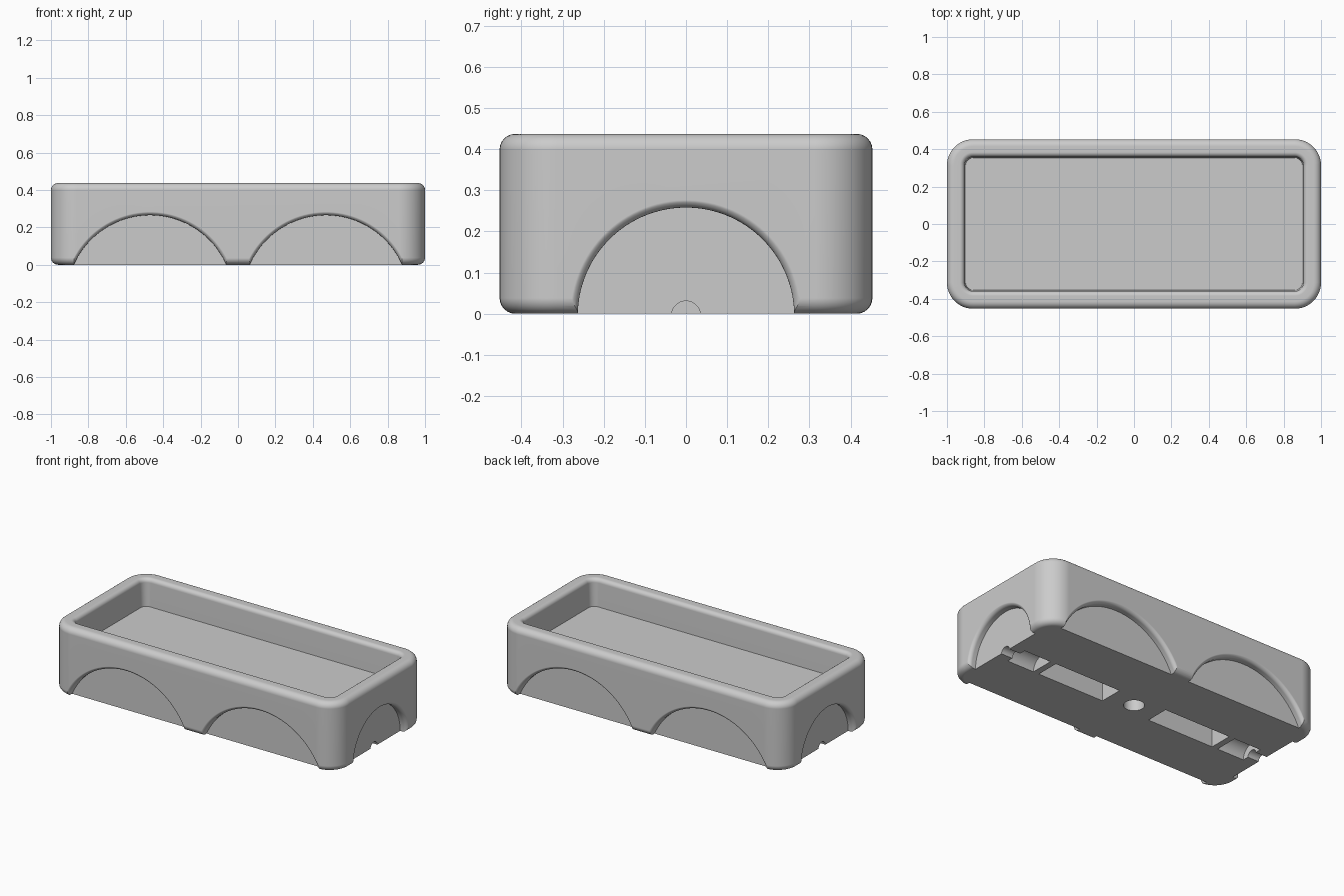
import bpy, bmesh, math

cube = bpy.data.objects.get("Cube")
if cube:
    bpy.data.objects.remove(cube, do_unlink=True)

HX, HY, HZ = 1.0, 0.453, 0.437   # half length, half width, height
CORNER = 0.14                    # plan corner radius
FLOOR = 0.264                    # tray floor height

grey = bpy.data.materials.new("plain grey")
grey.use_nodes = True
grey.diffuse_color = (0.6, 0.6, 0.6, 1)
grey.node_tree.nodes["Principled BSDF"].inputs["Base Color"].default_value = grey.diffuse_color


def loft(name, rings):
    """Skin a stack of equal closed rings and cap both ends."""
    bm = bmesh.new()
    loops = [[bm.verts.new(p) for p in ring] for ring in rings]
    n = len(loops[0])
    for a, b in zip(loops, loops[1:]):
        for i in range(n):
            j = (i + 1) % n
            bm.faces.new((a[i], a[j], b[j], b[i]))
    bm.faces.new(loops[0][::-1])
    bm.faces.new(loops[-1])
    bmesh.ops.recalc_face_normals(bm, faces=bm.faces)
    mesh = bpy.data.meshes.new(name)
    bm.to_mesh(mesh)
    bm.free()
    mesh.materials.append(grey)
    obj = bpy.data.objects.new(name, mesh)
    bpy.context.collection.objects.link(obj)
    return obj


def plan_ring(inset, z, steps=12):
    """Rounded rectangle in plan, inset from the outer wall."""
    r = CORNER - inset
    pts = []
    for k, (sx, sy) in enumerate(((1, 1), (-1, 1), (-1, -1), (1, -1))):
        for i in range(steps + 1):
            a = math.pi / 2 * (k + i / steps)
            pts.append((sx * (HX - CORNER) + r * math.cos(a),
                        sy * (HY - CORNER) + r * math.sin(a), z))
    return pts


def fillet(steps=6):
    """Sine and cosine pairs along a quarter turn."""
    return [(math.sin(math.pi / 2 * i / steps), math.cos(math.pi / 2 * i / steps))
            for i in range(steps + 1)]


# Body and tray cavity: one skin running up the outside, over the rim and down inside
R_OUT, R_IN, WALL = 0.038, 0.025, 0.094
profile = [(R_OUT * (1 - s), R_OUT * (1 - c)) for s, c in fillet()]
profile += [(R_OUT * (1 - c), HZ - R_OUT * (1 - s)) for s, c in fillet()]
profile += [(WALL - R_IN * (1 - s), HZ - R_IN * (1 - c)) for s, c in fillet()]
profile.append((WALL + 0.006, FLOOR))
body = loft("tray_body", [plan_ring(o, z) for o, z in profile])

cutters = []


def axis_cylinder(name, axis, sections, across, height, count):
    """Lofted round cutter along x, y or z; sections are (position, radius)."""
    rings = []
    for d, r in sections:
        ring = []
        for i in range(count):
            a = 2 * math.pi * (i + 0.5) / count
            u, v = across + r * math.cos(a), height + r * math.sin(a)
            ring.append({"x": (d, u, v), "y": (u, d, v), "z": (u, v, d)}[axis])
        rings.append(ring)
    cutters.append(loft(name, rings))


def box(name, x0, x1, half_y, top):
    cutters.append(loft(name, [[(x0, -half_y, z), (x1, -half_y, z),
                                (x1, half_y, z), (x0, half_y, z)] for z in (-0.1, top)]))


def arch(name, axis, side, inner, outer, radius, across, height):
    """Arched recess whose outer lip flares into a rounded edge."""
    f = 0.025
    sections = [(side * inner, radius)]
    sections += [(side * (outer + 0.001 - f + f * s), radius + f * (1 - c)) for s, c in fillet()]
    sections.append((side * (outer + 0.1), radius + f))
    axis_cylinder(name, axis, sections, across, height, 112)


for side in (-1, 1):
    # Two arches on each long side, one on each end
    for x in (-0.47, 0.47):
        arch("long_side_arch", "y", side, HY - 0.05, HY, 0.446, x, -0.181)
    arch("end_arch", "x", side, HX - 0.05, HX, 0.263, 0, -0.005)
    # Underside slots, half round end pockets and narrow channels
    box("underside_slot", side * 0.17, side * 0.64, 0.075, 0.18)
    axis_cylinder("end_pocket", "x", [(side * 0.68, 0.075), (side * 0.87, 0.075)], 0, 0, 40)
    axis_cylinder("end_channel", "x", [(side * 0.8, 0.035), (side * 1.1, 0.035)], 0, -0.004, 32)

# Round hole in the middle of the underside
axis_cylinder("centre_hole", "z", [(-0.1, 0.06), (0.18, 0.06)], 0, 0, 40)

# Carve the body
bpy.context.view_layer.objects.active = body
body.select_set(True)
for cutter in cutters:
    cutter.hide_render = True
    mod = body.modifiers.new("carve", "BOOLEAN")
    mod.operation = "DIFFERENCE"
    mod.solver = "EXACT"
    mod.object = cutter
    bpy.ops.object.modifier_apply(modifier=mod.name)
for cutter in cutters:
    bpy.data.objects.remove(cutter, do_unlink=True)

bpy.ops.object.shade_smooth_by_angle(angle=math.radians(32))
normals = body.modifiers.new("even_shading", "WEIGHTED_NORMAL")
normals.keep_sharp = True
